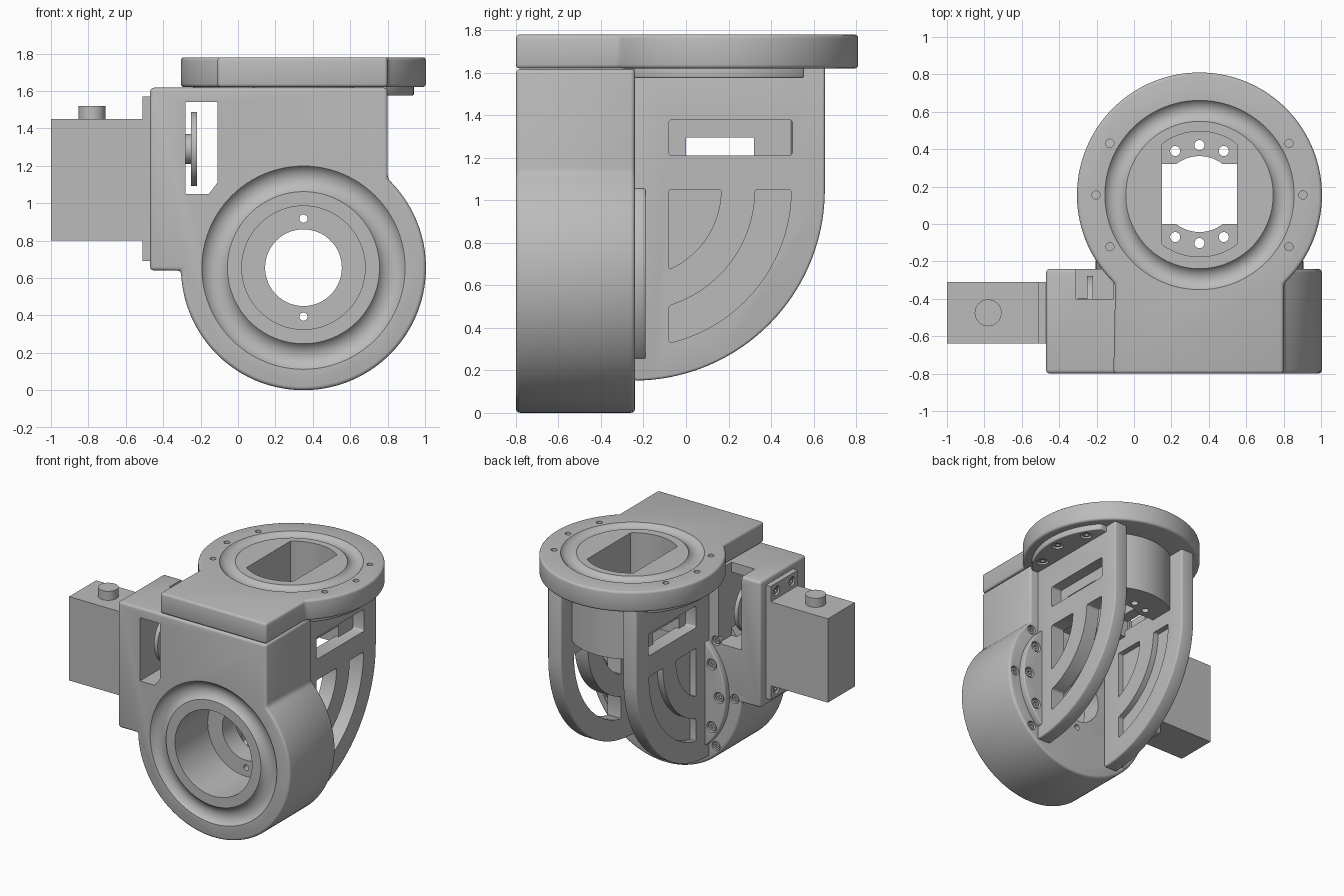
import bpy, bmesh
from math import sin, cos, acos, radians, degrees, pi
from mathutils import Vector

cube = bpy.data.objects.get("Cube")
if cube:
    bpy.data.objects.remove(cube, do_unlink=True)

grey = bpy.data.materials.new("plain grey")
grey.use_nodes = True
grey.diffuse_color = (0.5, 0.5, 0.5, 1)
grey.node_tree.nodes["Principled BSDF"].inputs["Base Color"].default_value = (0.5, 0.5, 0.5, 1)

CX, CZ, CY = 0.35, 0.655, 0.155     # front ring centre (CX, CZ), top ring centre (CX, CY)
R = 0.655                           # ring radius
HALF = 0.45                         # half width of the plate and housing necks
ARM_IN, ARM_OUT = 0.265, 0.38       # arm faces, measured from the centre


def arc(cu, cv, r, a, b, n=48):
    return [(cu + r * cos(radians(a + (b - a) * i / n)),
             cv + r * sin(radians(a + (b - a) * i / n))) for i in range(n + 1)]


def circle(cu, cv, r, n=64):
    return arc(cu, cv, r, 0, 360, n)[:-1]


def clipped(cu, cv, r, half):
    return [(max(cu - half, min(cu + half, u)), v) for u, v in circle(cu, cv, r, 96)]


def rect(u0, u1, v0, v1):
    return [(u0, v0), (u1, v0), (u1, v1), (u0, v1)]


def place(axis, u, v, w):
    return {"x": (w, u, v), "y": (u, w, v), "z": (u, v, w)}[axis]


def smooth(ob):
    bpy.ops.object.select_all(action="DESELECT")
    bpy.context.view_layer.objects.active = ob
    ob.select_set(True)
    bpy.ops.object.shade_smooth_by_angle(angle=radians(32))


def bake(ob):
    dg = bpy.context.evaluated_depsgraph_get()
    mesh = bpy.data.meshes.new_from_object(ob.evaluated_get(dg))
    ob.modifiers.clear()
    ob.data = mesh


def prism(name, pts, axis, a, b, bevel=0.0):
    """Extrude a 2D outline along an axis from a to b."""
    bm = bmesh.new()
    face = bm.faces.new([bm.verts.new(place(axis, u, v, a)) for u, v in pts])
    ext = bmesh.ops.extrude_face_region(bm, geom=[face])
    moved = [g for g in ext["geom"] if isinstance(g, bmesh.types.BMVert)]
    bmesh.ops.translate(bm, verts=moved, vec=Vector(place(axis, 0, 0, b - a)))
    bmesh.ops.recalc_face_normals(bm, faces=bm.faces)
    mesh = bpy.data.meshes.new(name)
    bm.to_mesh(mesh)
    bm.free()
    mesh.materials.append(grey)
    ob = bpy.data.objects.new(name, mesh)
    bpy.context.collection.objects.link(ob)
    if bevel:
        mod = ob.modifiers.new("edge", "BEVEL")
        mod.width, mod.segments = bevel, 3
        mod.limit_method, mod.angle_limit = "ANGLE", radians(30)
        bake(ob)
    smooth(ob)
    return ob


def cut(ob, cutters):
    for c in cutters:
        c.hide_render = True
        mod = ob.modifiers.new("cut", "BOOLEAN")
        mod.operation, mod.solver, mod.object = "DIFFERENCE", "EXACT", c
        bake(ob)
    smooth(ob)


def discard(cutters):
    for c in cutters:
        bpy.data.objects.remove(c, do_unlink=True)


def groove(loc, rot, major, minor):
    bpy.ops.mesh.primitive_torus_add(location=loc, rotation=rot, major_radius=major,
                                     minor_radius=minor, major_segments=96, minor_segments=32)
    ob = bpy.context.object
    ob.data.materials.append(grey)
    smooth(ob)
    bpy.context.view_layer.update()
    return ob


def sunk_screw(owner, axis, u, v, base, side, r=0.042):
    """Recess in the owner with a socket-head screw at its bottom, facing along side."""
    recess = prism("recess", circle(u, v, r, 24), axis, base - 0.032 * side, base + 0.05 * side)
    cut(owner, [recess])
    head = prism("screw_head", circle(u, v, r * 0.75, 20), axis, base - 0.04 * side, base - 0.008 * side)
    socket = prism("socket", circle(u, v, r * 0.42, 6), axis, base - 0.025 * side, base + 0.03 * side)
    cut(head, [socket])
    discard([recess, socket])


# Front housing: round ring body merged with the box above it
housing = prism("front_housing",
                [(-0.47, 0.64)] + arc(CX, CZ, R, 181.3, 406.6, 80) + [(0.80, 1.617), (-0.47, 1.617)],
                "y", -0.80, -0.24, 0.02)
window = [(-0.28, 1.05), (-0.155, 1.05), (-0.11, 1.11), (-0.11, 1.54), (-0.28, 1.54)]
cutters = [
    groove((CX, -0.85, CZ), (pi / 2, 0, 0), 0.475, 0.085),
    prism("bore", circle(CX, CZ, 0.33), "y", -0.9, -0.40),
    prism("bore_hole", circle(CX, CZ, 0.205), "y", -0.9, -0.1),
    prism("window", window, "y", -0.9, -0.1),
    prism("top_notch", rect(-0.31, -0.11, -0.40, -0.1), "z", 1.05, 1.8),
] + [prism("pin_hole", circle(CX, CZ + s * 0.262, 0.022, 20), "y", -0.9, -0.1) for s in (-1, 1)]
cut(housing, cutters)
discard(cutters)

# Top plate and the hollow drum hanging below it
plate = prism("top_plate",
              arc(CX, CY, R, -46.6, 226.6, 96) + [(CX - HALF - 0.01, -0.80), (CX + HALF, -0.80)],
              "z", 1.62, 1.78, 0.018)
drum = prism("drum", clipped(CX, CY, 0.45, 0.29), "z", 1.16, 1.63)
opening = prism("opening", clipped(CX, CY + 0.005, 0.335, 0.20), "z", 1.38, 1.9)
holes = [prism("rim_hole", circle(CX + 0.553 * cos(radians(a)), CY + 0.553 * sin(radians(a)), 0.022, 20),
               "z", 1.5, 1.9) for a in (0, 30, -30, 150, 180, 210)]
ring = groove((CX, CY, 1.82), (0, 0, 0), 0.45, 0.069)
cut(plate, [opening, ring] + holes)
floor_cuts = [
    prism("round_hole", circle(CX, CY + 0.005, 0.203), "z", 1.0, 1.7),
    prism("square_hole", rect(CX - 0.2, CX + 0.2, 0, 0.32), "z", 1.0, 1.7),
    prism("cross_slot", rect(0, 0.32, 1.0, 1.295), "x", -0.5, 1.2),
] + [prism("bolt_hole", circle(CX + dx, CY + 0.005 + s * dy, 0.027, 20), "z", 1.0, 1.7)
     for s in (-1, 1) for dx, dy in ((-0.13, 0.23), (0, 0.262), (0.13, 0.23))]
cut(drum, [opening] + floor_cuts)
discard([opening, ring] + holes + floor_cuts)

# Quarter-round arms with cut-out windows, one each side
AY, AZ = -0.245, 1.05


def band_arc(r, flip=False):
    pts = arc(AY, AZ, r, -degrees(acos(0.165 / r)), 0, 32)
    return pts[::-1] if flip else pts


def flange_outline(cv, r, side):
    """Circular segment outside an arm, with its tips cut off square."""
    inner, tip = ARM_OUT - 0.02, 0.40
    reach = degrees(acos((r * r - tip * tip) ** 0.5 / r))
    edge = arc(0, 0, r, -reach, reach)
    return [(CX + side * u, cv + v) for u, v in [(inner, -tip)] + edge + [(inner, tip)]]


for side, name in ((1, "left"), (-1, "right")):
    a, b = sorted((CX + side * ARM_IN, CX + side * ARM_OUT))
    arm = prism(name + "_arm", [(AY, 1.63)] + arc(AY, AZ, 0.898, -90, 0) + [(0.653, 1.63)],
                "x", a, b, 0.012)
    cutters = [
        prism("slit", rect(-0.08, 0.50, 1.21, 1.38), "x", a - 0.1, b + 0.1, 0.015),
        prism("outer_band", band_arc(0.74) + band_arc(0.57, True), "x", a - 0.1, b + 0.1, 0.012),
        prism("inner_band", band_arc(0.41) + [(-0.08, AZ)], "x", a - 0.1, b + 0.1, 0.012),
    ]
    cut(arm, cutters)
    discard(cutters)

    # Mounting flanges against the housing and the top plate, with sunk screws
    mid = 0 if side > 0 else 180
    rear = prism(name + "_rear_flange", flange_outline(CZ, 0.555, side), "y", -0.25, -0.19, 0.008)
    top = prism(name + "_top_flange", flange_outline(CY, 0.59, side), "z", 1.575, 1.63, 0.008)
    for t in (-29, 0, 29):
        u, d = cos(radians(mid + t)), sin(radians(mid + t))
        sunk_screw(rear, "y", CX + 0.50 * u, CZ + 0.50 * d, -0.19, 1)
        sunk_screw(top, "z", CX + 0.52 * u, CY + 0.52 * d, 1.575, -1)
    for t in (-43, 0, 43):
        sunk_screw(housing, "y", CX + 0.60 * cos(radians(mid + t)), CZ + 0.60 * sin(radians(mid + t)),
                   -0.24, 1, 0.036)

# Thin web closing the lower windows of the right arm
prism("right_arm_web", [(AY, AZ + 0.01)] + arc(AY, AZ, 0.78, -90, 0), "x", 0.02, 0.04)

# Drive motor with ears, cap and screws
prism("motor_body", rect(-0.64, -0.31, 0.80, 1.45), "x", -1.0, -0.50)
ears = prism("motor_ears", rect(-0.64, -0.31, 0.69, 1.57), "x", -0.51, -0.465)
prism("motor_cap", circle(-0.78, -0.475, 0.072, 32), "z", 1.44, 1.52)
for y in (-0.57, -0.38):
    for z in (0.75, 1.51):
        sunk_screw(ears, "x", y, z, -0.51, -1, 0.035)

# Output disc inside the window
prism("output_disc", circle(-0.475, 1.29, 0.198, 48), "x", -0.25, -0.218)
prism("output_hub", circle(-0.475, 1.29, 0.08, 32), "x", -0.30, -0.24)
